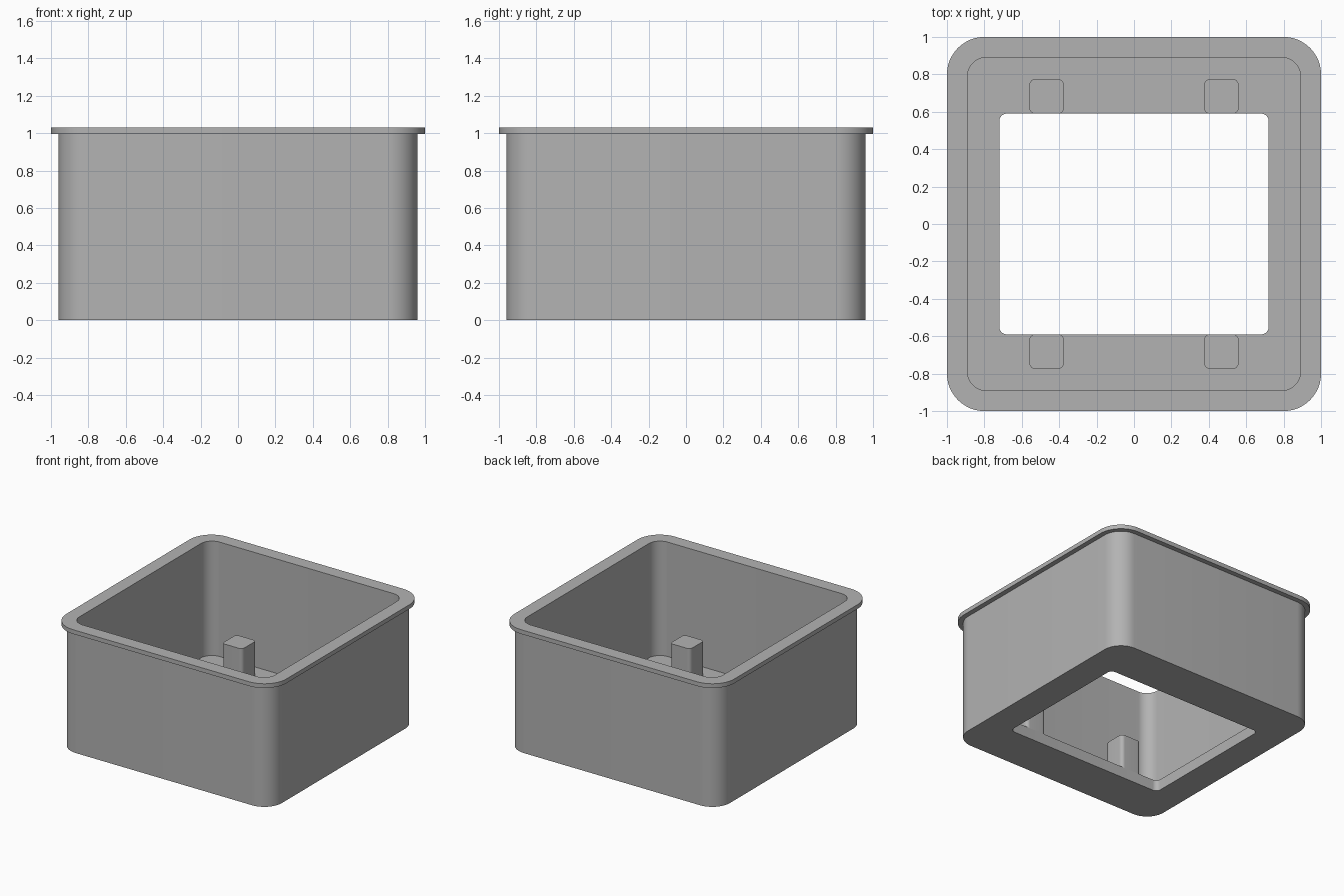
import bpy
import bmesh
from math import cos, sin, pi

cube = bpy.data.objects.get("Cube")
if cube:
    bpy.data.objects.remove(cube, do_unlink=True)

grey = bpy.data.materials.new("plain grey")
grey.use_nodes = True
colour = (0.45, 0.45, 0.45, 1)
grey.diffuse_color = colour
grey.node_tree.nodes["Principled BSDF"].inputs["Base Color"].default_value = colour

STEPS = 12  # segments per rounded corner


def rounded_loop(bm, half_x, half_y, radius, z, cx=0, cy=0):
    """Counter-clockwise rounded rectangle of vertices."""
    verts = []
    for corner, (sx, sy) in enumerate([(1, 1), (-1, 1), (-1, -1), (1, -1)]):
        for i in range(STEPS + 1):
            a = (corner + i / STEPS) * pi / 2
            verts.append(bm.verts.new((cx + sx * (half_x - radius) + radius * cos(a),
                                       cy + sy * (half_y - radius) + radius * sin(a), z)))
    return verts


def bridge(bm, low, high):
    n = len(low)
    for i in range(n):
        j = (i + 1) % n
        bm.faces.new((low[i], low[j], high[j], high[i]))


def finish(bm, name):
    mesh = bpy.data.meshes.new(name)
    bm.to_mesh(mesh)
    bm.free()
    obj = bpy.data.objects.new(name, mesh)
    bpy.context.collection.objects.link(obj)
    mesh.materials.append(grey)
    bpy.ops.object.select_all(action="DESELECT")
    obj.select_set(True)
    bpy.context.view_layer.objects.active = obj
    bpy.ops.object.shade_smooth_by_angle(angle=pi / 6)


FLOOR, LIP, TOP = 0.09, 0.995, 1.03

# Open box: section runs up the outside, over the lip, down inside, through the floor opening
section = [
    (0.96, 0.96, 0.16, 0),
    (0.96, 0.96, 0.16, LIP),
    (1.0, 1.0, 0.2, LIP),
    (1.0, 1.0, 0.2, TOP),
    (0.89, 0.89, 0.1, TOP),
    (0.89, 0.89, 0.1, FLOOR),
    (0.72, 0.59, 0.04, FLOOR),
    (0.72, 0.59, 0.04, 0),
]
bm = bmesh.new()
loops = [rounded_loop(bm, *row) for row in section]
for k, loop in enumerate(loops):
    bridge(bm, loop, loops[(k + 1) % len(loops)])
finish(bm, "box_shell")

# Four support posts standing on the floor beside the opening
for side, sx in (("left", 1), ("right", -1)):
    for end, sy in (("front", -1), ("back", 1)):
        bm = bmesh.new()
        base, top = [rounded_loop(bm, 0.092, 0.092, 0.03, z, sx * 0.467, sy * 0.682)
                     for z in (FLOOR, 0.375)]
        bridge(bm, base, top)
        bm.faces.new(top)
        finish(bm, f"{end}_{side}_post")
